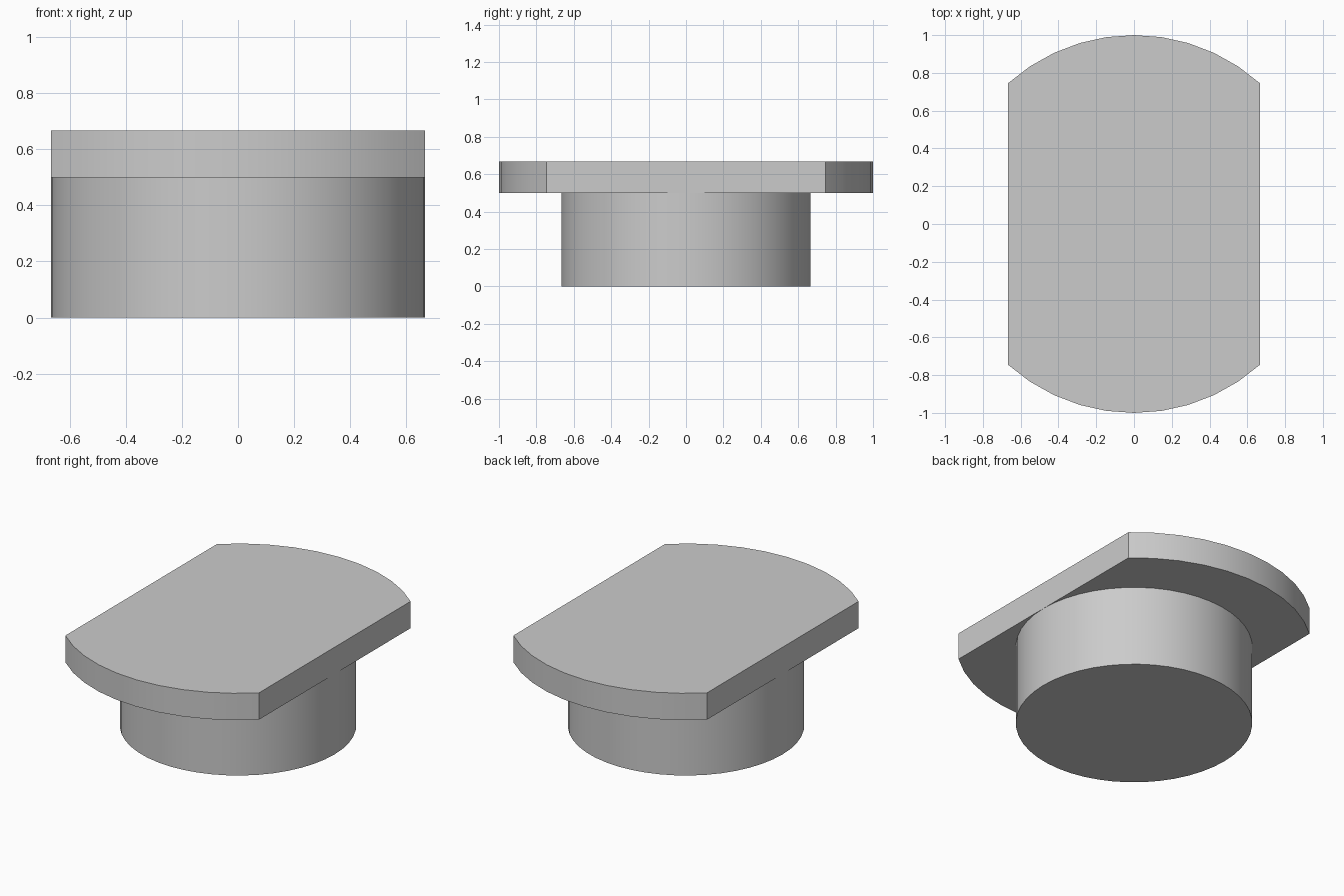
import bpy, bmesh
from math import asin, sin, cos, pi, radians

cube = bpy.data.objects.get("Cube")
if cube:
    bpy.data.objects.remove(cube, do_unlink=True)

HEAD_R, STEM_R = 1.0, 2 / 3
STEM_H, TOP = 0.5, 0.667

grey = bpy.data.materials.new("light grey")
grey.use_nodes = True
colour = (0.6, 0.6, 0.6, 1)
grey.diffuse_color = colour
grey.node_tree.nodes["Principled BSDF"].inputs["Base Color"].default_value = colour


def extrude_profile(name, outline, z0, z1):
    """Solid prism from a counter-clockwise outline, with smooth curved sides."""
    bm = bmesh.new()
    face = bm.faces.new([bm.verts.new((x, y, z0)) for x, y in outline])
    grown = bmesh.ops.extrude_face_region(bm, geom=[face], use_keep_orig=True)
    moved = [v for v in grown["geom"] if isinstance(v, bmesh.types.BMVert)]
    bmesh.ops.translate(bm, verts=moved, vec=(0, 0, z1 - z0))
    bmesh.ops.recalc_face_normals(bm, faces=bm.faces)
    mesh = bpy.data.meshes.new(name)
    bm.to_mesh(mesh)
    bm.free()
    mesh.materials.append(grey)
    obj = bpy.data.objects.new(name, mesh)
    bpy.context.collection.objects.link(obj)
    bpy.ops.object.select_all(action='DESELECT')
    obj.select_set(True)
    bpy.context.view_layer.objects.active = obj
    bpy.ops.object.shade_smooth_by_angle(angle=radians(30))
    return obj


def arc(radius, start, end, steps):
    angles = [start + (end - start) * i / steps for i in range(steps + 1)]
    return [(radius * cos(a), radius * sin(a)) for a in angles]


# Round stem
extrude_profile("stem", arc(STEM_R, 0, 2 * pi, 48)[:-1], 0, STEM_H)

# Disc head with two flats level with the stem's sides
half = asin(STEM_R / HEAD_R)
back = arc(HEAD_R, pi / 2 - half, pi / 2 + half, 10)
front = [(-x, -y) for x, y in back]
extrude_profile("flat_sided_head", back + front, STEM_H, TOP)
